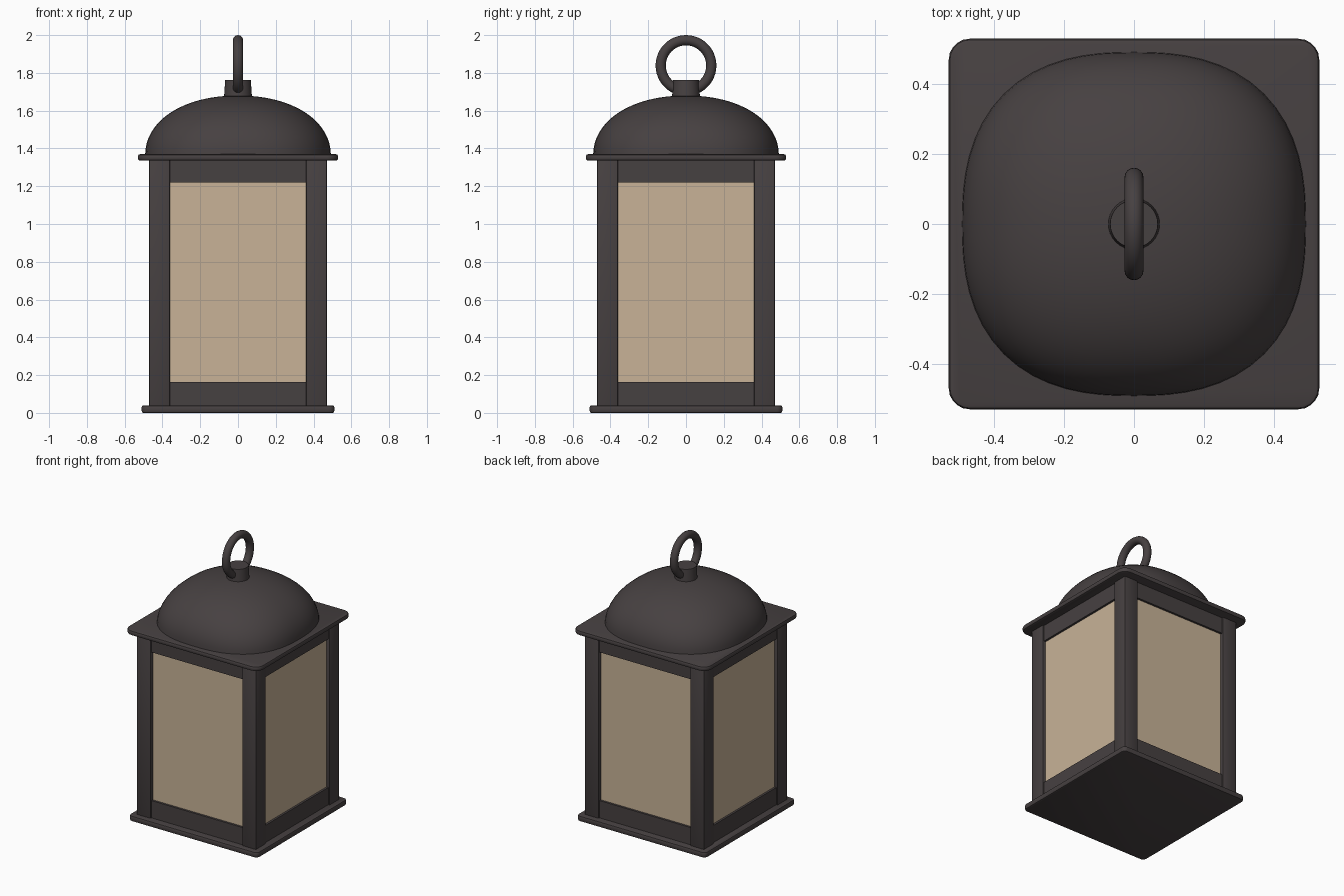
import bpy, bmesh, math
from mathutils import Vector

if "Cube" in bpy.data.objects:
    bpy.data.objects.remove(bpy.data.objects["Cube"])


def material(name, rgb):
    m = bpy.data.materials.new(name)
    m.diffuse_color = (*rgb, 1)
    m.use_nodes = True
    m.node_tree.nodes["Principled BSDF"].inputs["Base Color"].default_value = m.diffuse_color
    return m


METAL = material("dark iron", (0.062, 0.052, 0.053))
GLASS = material("warm frosted glass", (0.58, 0.45, 0.31))


def finish(name, bm, mat, angle=35):
    bmesh.ops.recalc_face_normals(bm, faces=bm.faces)
    me = bpy.data.meshes.new(name)
    bm.to_mesh(me)
    bm.free()
    ob = bpy.data.objects.new(name, me)
    bpy.context.collection.objects.link(ob)
    me.materials.append(mat)
    bpy.context.view_layer.objects.active = ob
    ob.select_set(True)
    bpy.ops.object.shade_smooth_by_angle(angle=math.radians(angle))
    ob.select_set(False)
    return ob


def box(name, lo, hi, mat, bevel=0.0, corner=0.0):
    bm = bmesh.new()
    bmesh.ops.create_cube(bm, size=1)
    lo, hi = Vector(lo), Vector(hi)
    for v in bm.verts:
        v.co = (lo + hi) / 2 + v.co * (hi - lo)
    if corner:  # round the upright edges
        up = [e for e in bm.edges if abs(e.verts[0].co.z - e.verts[1].co.z) > 1e-4]
        bmesh.ops.bevel(bm, geom=up, offset=corner, segments=5, profile=0.5, affect='EDGES')
    if bevel:  # soften the rims
        bm.normal_update()
        rim = [e for e in bm.edges if e.calc_face_angle(0) > 0.7]
        bmesh.ops.bevel(bm, geom=rim, offset=bevel, segments=2, profile=0.5, affect='EDGES')
    return finish(name, bm, mat)


# Base and eave plates
box("base_plate", (-.51, -.51, 0), (.51, .51, .04), METAL, .010, .03)
box("eave_plate", (-.53, -.53, 1.335), (.53, .53, 1.37), METAL, .012, .06)

# Glass body
box("glass_panes", (-.445, -.445, .03), (.445, .445, 1.345), GLASS)

# Corner posts
for sx in (-1, 1):
    for sy in (-1, 1):
        x, y = sorted((sx * .36, sx * .47)), sorted((sy * .36, sy * .47))
        box("corner_post", (x[0], y[0], .03), (x[1], y[1], 1.345), METAL, .006)

# Top and bottom rails on all four sides
for s in (-1, 1):
    a, b = sorted((s * .43, s * .46))
    for label, z0, z1 in (("bottom_rail", .03, .163), ("top_rail", 1.22, 1.345)):
        box(label, (-.40, a, z0), (.40, b, z1), METAL)
        box(label, (a, -.40, z0), (b, .40, z1), METAL)

# Dome: squarish rings shrinking towards the top
bm = bmesh.new()
N, M, R, H, Z = 64, 16, .492, .32, 1.36
rings = []
for j in range(M):
    t = math.pi / 2 * j / M
    r, z = R * math.cos(t) ** .94, Z + H * math.sin(t) ** .94
    p = 2.5 - .5 * j / M
    ring = []
    for i in range(N):
        a = 2 * math.pi * i / N
        c, s = math.cos(a), math.sin(a)
        k = r / (abs(c) ** p + abs(s) ** p) ** (1 / p)
        ring.append(bm.verts.new((k * c, k * s, z)))
    rings.append(ring)
for lo, hi in zip(rings, rings[1:]):
    for i in range(N):
        k = (i + 1) % N
        bm.faces.new((lo[i], lo[k], hi[k], hi[i]))
tip = bm.verts.new((0, 0, Z + H))
for i in range(N):
    bm.faces.new((rings[-1][i], rings[-1][(i + 1) % N], tip))
bm.faces.new(rings[0][::-1])
finish("dome_roof", bm, METAL)

# Knob holding the ring
bm = bmesh.new()
bmesh.ops.create_cone(bm, cap_ends=True, segments=32, radius1=.075, radius2=.068, depth=.11)
bmesh.ops.translate(bm, verts=bm.verts, vec=(0, 0, 1.708))
finish("knob", bm, METAL)

# Carrying ring
bpy.ops.mesh.primitive_torus_add(major_radius=.134, minor_radius=.027, major_segments=48,
                                 minor_segments=16, location=(0, 0, 1.839),
                                 rotation=(0, math.pi / 2, 0))
ring = bpy.context.object
ring.name = "hanging_ring"
ring.data.materials.append(METAL)
bpy.ops.object.shade_smooth_by_angle(angle=math.radians(60))
